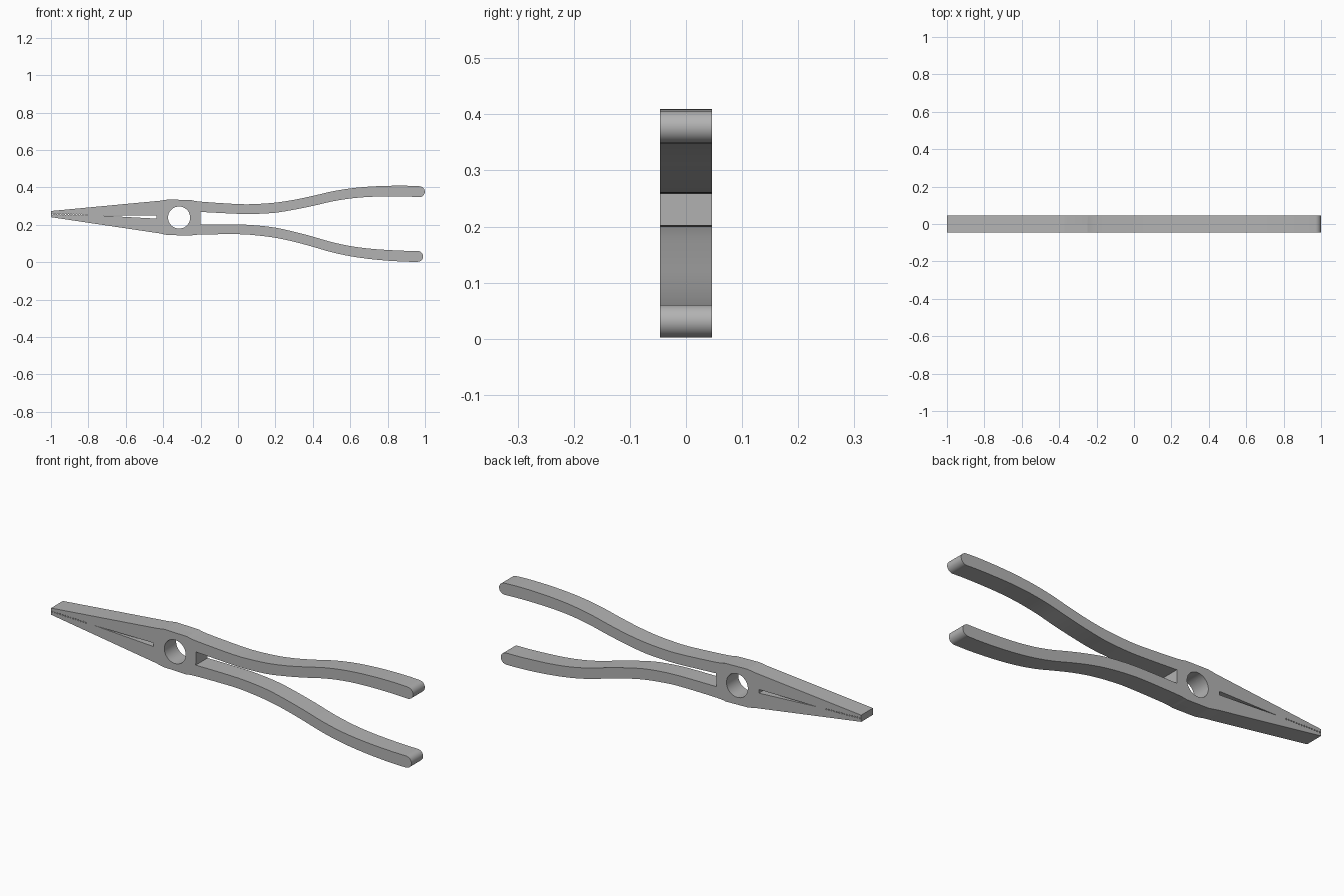
import bpy, bmesh, math
from mathutils import Matrix

cube = bpy.data.objects.get("Cube")
if cube:
    bpy.data.objects.remove(cube, do_unlink=True)

HALF = 0.0465                      # half thickness
TILT = math.radians(1.55)          # lean of the whole tool about the pivot
PIVOT = (-0.315, 0.0, 0.239)

steel = bpy.data.materials.new("grey steel")
steel.use_nodes = True
steel.diffuse_color = (0.45, 0.45, 0.45, 1)
steel.node_tree.nodes["Principled BSDF"].inputs["Base Color"].default_value = (0.45, 0.45, 0.45, 1)


def prism(name, outline, y0, y1):
    """Extrude an outline in the XZ plane from y0 to y1."""
    bm = bmesh.new()
    face = bm.faces.new([bm.verts.new((x, y0, z)) for x, z in outline])
    moved = bmesh.ops.extrude_face_region(bm, geom=[face])["geom"]
    bmesh.ops.translate(bm, vec=(0, y1 - y0, 0),
                        verts=[v for v in moved if isinstance(v, bmesh.types.BMVert)])
    bmesh.ops.recalc_face_normals(bm, faces=bm.faces)
    mesh = bpy.data.meshes.new(name)
    bm.to_mesh(mesh)
    bm.free()
    obj = bpy.data.objects.new(name, mesh)
    bpy.context.collection.objects.link(obj)
    return obj


def activate(obj):
    bpy.ops.object.select_all(action='DESELECT')
    obj.select_set(True)
    bpy.context.view_layer.objects.active = obj


def cut(obj, cutter):
    cutter.hide_render = True
    mod = obj.modifiers.new("cut", 'BOOLEAN')
    mod.operation = 'DIFFERENCE'
    mod.solver = 'EXACT'
    mod.object = cutter
    activate(obj)
    bpy.ops.object.modifier_apply(modifier=mod.name)
    bpy.data.objects.remove(cutter, do_unlink=True)


def smooth_path(pts, steps=4):
    """Catmull-Rom curve through the points."""
    ext = [pts[0]] + pts + [pts[-1]]
    out = []
    for a, b, c, d in zip(ext, ext[1:], ext[2:], ext[3:]):
        for i in range(steps):
            t = i / steps
            out.append(tuple(0.5 * (2 * q + (r - p) * t + (2 * p - 5 * q + 4 * r - s) * t * t
                                    + (3 * q - p - 3 * r + s) * t ** 3)
                             for p, q, r, s in zip(a, b, c, d)))
    return out + [pts[-1]]


# Toothed gripping edge near the tip, then the slit behind it
pitch, teeth = 0.0143, 14
inner_jaw = []
for i in range(teeth):
    u = -0.685 + i * pitch
    inner_jaw += [(u, 0), (u + 0.2 * pitch, 0), (u + 0.5 * pitch, -0.004), (u + 0.8 * pitch, 0)]
inner_jaw += [(-0.445, 0), (-0.12, -0.009), (-0.12, 0.009)]

# Handle edges and rounded end
top_edge = smooth_path([(0.065, 0.095), (0.115, 0.088), (0.315, 0.0805), (0.415, 0.084),
                        (0.515, 0.094), (0.615, 0.112), (0.715, 0.136), (0.815, 0.162),
                        (0.915, 0.181), (1.015, 0.193), (1.115, 0.2), (1.215, 0.203), (1.28, 0.202)])
low_edge = smooth_path([(0.115, 0.033), (0.315, 0.0285), (0.415, 0.031), (0.515, 0.040),
                        (0.615, 0.059), (0.715, 0.082), (0.815, 0.108), (0.915, 0.127),
                        (1.015, 0.138), (1.115, 0.143), (1.215, 0.145), (1.28, 0.144)])
cap = [(1.28 + 0.03 * math.sin(a), 0.173 + 0.029 * math.cos(a))
       for a in (math.pi * i / 16 for i in range(1, 16))]

outline = (inner_jaw + [(-0.06, 0.095)] + top_edge + cap + low_edge[::-1]
           + [(0.115, -0.033), (0.065, -0.095), (-0.06, -0.095), (-0.105, -0.087), (-0.685, -0.0165)])

# Lever with the lower jaw and upper handle, halved at the joint and bored
upper_lever = prism("upper_handle_lever", outline, -HALF, HALF)
notch = [(-0.12, -0.009), (-0.2, 0.02), (-0.2, 0.15), (0.015, 0.157),
         (0.165, -0.029), (0.165, -0.181), (0, -0.181)]
cut(upper_lever, prism("lap_cutter", notch, -0.1, 0))
bore = [(0.059 * math.cos(a), 0.059 * math.sin(a)) for a in (math.tau * i / 48 for i in range(48))]
cut(upper_lever, prism("bore_cutter", bore, -0.1, 0.1))
upper_lever.data.materials.clear()
upper_lever.data.materials.append(steel)

# The other lever is the same part turned over about the long axis
lower_lever = bpy.data.objects.new("lower_handle_lever", upper_lever.data.copy())
bpy.context.collection.objects.link(lower_lever)
lower_lever.data.transform(Matrix.Rotation(math.pi, 4, 'X'))

place = Matrix.Translation(PIVOT) @ Matrix.Rotation(TILT, 4, 'Y')
for lever in (upper_lever, lower_lever):
    lever.data.transform(place)
    for poly in lever.data.polygons:
        poly.material_index = 0
    activate(lever)
    bpy.ops.object.shade_smooth_by_angle(angle=math.radians(20))
